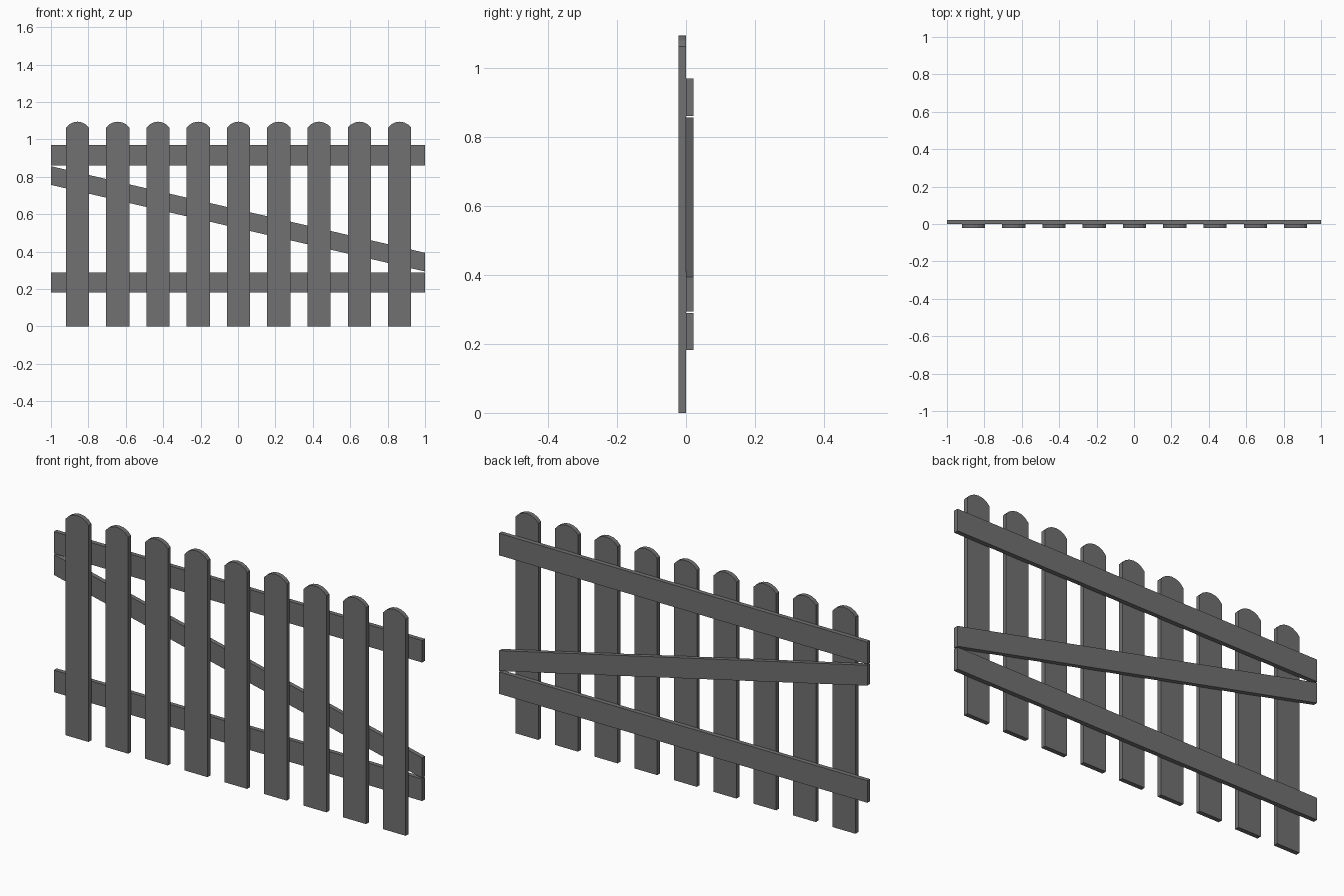
import bpy
import bmesh
from math import asin, sin, cos

cube = bpy.data.objects.get("Cube")
if cube:
    bpy.data.objects.remove(cube, do_unlink=True)

# Single painted-wood colour
GREY = (0.165, 0.165, 0.165, 1.0)
paint = bpy.data.materials.new("dark_grey_paint")
paint.use_nodes = True
paint.diffuse_color = GREY
paint.node_tree.nodes["Principled BSDF"].inputs["Base Color"].default_value = GREY

THICK = 0.022


def board(name, outline, y_front):
    """Extrude an x-z outline backwards from y_front into a flat board."""
    bm = bmesh.new()
    face = bm.faces.new([bm.verts.new((x, y_front, z)) for x, z in outline])
    extruded = bmesh.ops.extrude_face_region(bm, geom=[face])["geom"]
    back = [v for v in extruded if isinstance(v, bmesh.types.BMVert)]
    bmesh.ops.translate(bm, verts=back, vec=(0, THICK, 0))
    bmesh.ops.recalc_face_normals(bm, faces=bm.faces)
    mesh = bpy.data.meshes.new(name)
    bm.to_mesh(mesh)
    bm.free()
    mesh.materials.append(paint)
    obj = bpy.data.objects.new(name, mesh)
    bpy.context.collection.objects.link(obj)
    return obj


# Pickets: upright boards with a shallow arched top
HALF, SHOULDER, PEAK, STEPS = 0.062, 1.063, 1.095, 6
rise = PEAK - SHOULDER
radius = (HALF ** 2 + rise ** 2) / (2 * rise)
sweep = asin(HALF / radius)
arch = []
for i in range(STEPS + 1):
    a = sweep * (1 - 2 * i / STEPS)
    arch.append((radius * sin(a), PEAK - radius + radius * cos(a)))
profile = [(-HALF, 0), (HALF, 0)] + arch

for i in range(9):
    cx = 0.003 + (i - 4) * 0.2153
    board(f"picket_{i + 1}", [(cx + x, z) for x, z in profile], -THICK)


# Rails and brace: boards behind the pickets with upright cut ends
def rail(name, z_right, z_left, height):
    board(name, [(-1, z_right), (1, z_left),
                 (1, z_left + height), (-1, z_right + height)], 0)


rail("lower_rail", 0.182, 0.182, 0.108)
rail("upper_rail", 0.862, 0.862, 0.108)
rail("diagonal_brace", 0.757, 0.294, 0.1)
